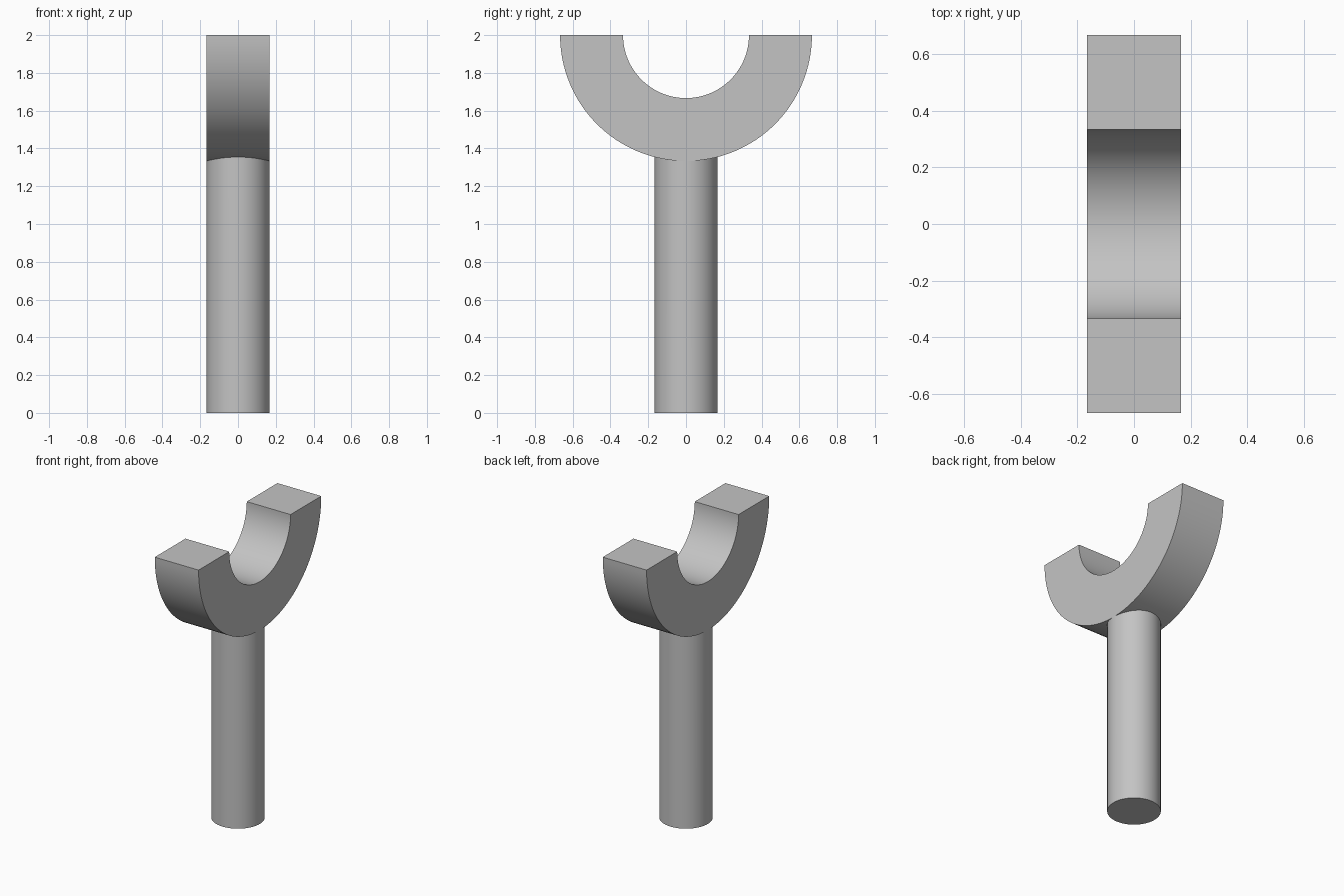
import bpy
import bmesh
from math import cos, sin, pi, sqrt, radians

OUTER, INNER, HALF, TOP = 2 / 3, 1 / 3, 1 / 6, 2.0
ARC_STEPS, SIDES = 64, 96

cube = bpy.data.objects.get("Cube")
if cube:
    bpy.data.objects.remove(cube, do_unlink=True)

grey = bpy.data.materials.new("plain_grey")
grey.use_nodes = True
colour = (0.55, 0.55, 0.55, 1)
grey.diffuse_color = colour
grey.node_tree.nodes["Principled BSDF"].inputs["Base Color"].default_value = colour


def finish(name, bm):
    """Turn a bmesh into a named, shaded object."""
    bmesh.ops.recalc_face_normals(bm, faces=bm.faces)
    mesh = bpy.data.meshes.new(name)
    bm.to_mesh(mesh)
    bm.free()
    mesh.materials.append(grey)
    obj = bpy.data.objects.new(name, mesh)
    bpy.context.collection.objects.link(obj)
    bpy.ops.object.select_all(action="DESELECT")
    obj.select_set(True)
    bpy.context.view_layer.objects.active = obj
    bpy.ops.object.shade_smooth_by_angle(angle=radians(30))
    return obj


# Cradle: a square section swept through the lower half circle
bm = bmesh.new()
rings = []
for i in range(ARC_STEPS + 1):
    a = pi + pi * i / ARC_STEPS
    section = [(-HALF, INNER), (HALF, INNER), (HALF, OUTER), (-HALF, OUTER)]
    rings.append([bm.verts.new((x, r * cos(a), TOP + r * sin(a))) for x, r in section])
for p, q in zip(rings, rings[1:]):
    for k in range(4):
        n = (k + 1) % 4
        bm.faces.new((p[k], p[n], q[n], q[k]))
bm.faces.new(rings[0])
bm.faces.new(rings[-1])
finish("cradle", bm)

# Post: a round bar whose open top is coped to the underside of the cradle
bm = bmesh.new()
bottom, top = [], []
for i in range(SIDES):
    a = 2 * pi * i / SIDES
    x, y = HALF * cos(a), HALF * sin(a)
    bottom.append(bm.verts.new((x, y, 0)))
    top.append(bm.verts.new((x, y, TOP - sqrt(OUTER ** 2 - y ** 2) + 0.002)))
for i in range(SIDES):
    n = (i + 1) % SIDES
    bm.faces.new((bottom[i], bottom[n], top[n], top[i]))
bm.faces.new(bottom)
finish("post", bm)
